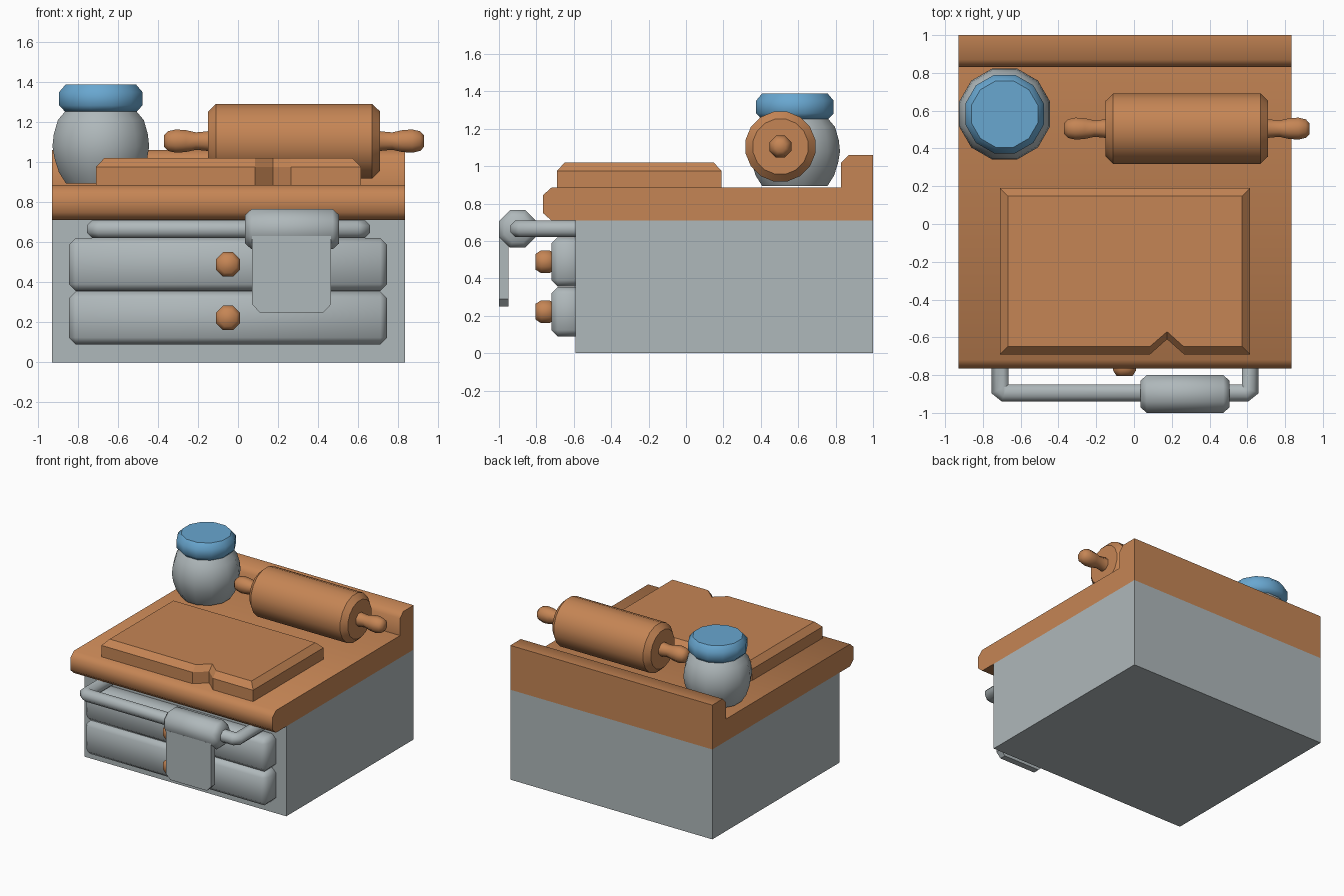
import bpy, bmesh, math
from mathutils import Vector

if "Cube" in bpy.data.objects:
    bpy.data.objects.remove(bpy.data.objects["Cube"])


def material(name, rgb):
    m = bpy.data.materials.new(name)
    m.diffuse_color = (*rgb, 1)
    m.use_nodes = True
    m.node_tree.nodes["Principled BSDF"].inputs["Base Color"].default_value = m.diffuse_color
    return m


WOOD = material("warm wood", (0.56, 0.235, 0.09))
GREY = material("pale grey", (0.43, 0.48, 0.495))
BLUE = material("lid blue", (0.14, 0.385, 0.63))


def finish(name, bm, mat, angle=None):
    bmesh.ops.recalc_face_normals(bm, faces=bm.faces[:])
    me = bpy.data.meshes.new(name)
    bm.to_mesh(me)
    bm.free()
    me.materials.append(mat)
    if angle:
        me.shade_smooth()
        me.set_sharp_from_angle(angle=math.radians(angle))
    ob = bpy.data.objects.new(name, me)
    bpy.context.collection.objects.link(ob)
    return ob


def skin(name, rings, mat, angle=None):
    """Join equal-length rings of points into a capped tube."""
    bm = bmesh.new()
    vs = [[bm.verts.new(p) for p in r] for r in rings]
    n = len(vs[0])
    for a, b in zip(vs, vs[1:]):
        for i in range(n):
            j = (i + 1) % n
            bm.faces.new((a[i], a[j], b[j], b[i]))
    bm.faces.new(vs[0])
    bm.faces.new(vs[-1])
    return finish(name, bm, mat, angle)


def box(name, lo, hi, mat, bevel=0, angle=None):
    bm = bmesh.new()
    bmesh.ops.create_cube(bm, size=1)
    for v in bm.verts:
        v.co = [l + (c + 0.5) * (h - l) for c, l, h in zip(v.co, lo, hi)]
    if bevel:
        bmesh.ops.bevel(bm, geom=bm.edges[:], offset=bevel, segments=1, affect='EDGES')
    return finish(name, bm, mat, angle)


def lathe(name, centre, axis, profile, sides, mat, angle=None, turn=0.0):
    """profile: (distance along axis, radius)"""
    rings = []
    for d, r in profile:
        ring = []
        for i in range(sides):
            t = math.tau * (i + turn) / sides
            a, b = r * math.cos(t), r * math.sin(t)
            off = {'x': (d, a, b), 'y': (a, d, b), 'z': (a, b, d)}[axis]
            ring.append(Vector(centre) + Vector(off))
        rings.append(ring)
    return skin(name, rings, mat, angle)


# Cabinet body
box("cabinet", (-0.93, -0.59, 0), (0.835, 1.0, 0.71), GREY)

# Worktop with chamfered front and raised back edge
side = [(-0.72, 0.71), (1.0, 0.71), (1.0, 1.06), (0.87, 1.06), (0.83, 1.02),
        (0.83, 0.885), (-0.72, 0.885), (-0.765, 0.845), (-0.765, 0.75)]
skin("worktop", [[(x, y, z) for y, z in side] for x in (-0.93, 0.835)], WOOD, 50)

# Drawers and knobs
for i, z in enumerate((0.09, 0.357)):
    box(f"drawer_{i + 1}", (-0.845, -0.72, z), (0.745, -0.54, z + 0.263), GREY, 0.034, 60)
    lathe(f"knob_{i + 1}", (-0.05, 0, z + 0.132), 'y',
          [(-0.70, 0.045), (-0.73, 0.066), (-0.775, 0.066), (-0.805, 0.045)],
          8, WOOD, 60, 0.5)

# Towel rail swept along a bent path
path = [Vector(p) for p in ((-0.71, -0.57), (-0.71, -0.875), (-0.685, -0.895),
                            (0.59, -0.895), (0.615, -0.875), (0.615, -0.57))]
rings = []
for i, p in enumerate(path):
    a = (p - path[max(i - 1, 0)]).normalized()
    b = (path[min(i + 1, len(path) - 1)] - p).normalized()
    t = (a + b).normalized()
    k = 1 / max(t.dot(a if i else b), 0.5)
    n = Vector((-t.y, t.x)) * k
    rings.append([(p.x + n.x * r * math.cos(q), p.y + n.y * r * math.cos(q),
                   0.665 + r * math.sin(q))
                  for r, q in ((0.048, math.tau * (s + 0.5) / 8) for s in range(8))])
skin("towel_rail", rings, GREY, 60)

# Towel: rolled top and hanging flap
lathe("towel_roll", (0, -0.9, 0.665), 'x',
      [(0.035, 0.077), (0.067, 0.108), (0.473, 0.108), (0.505, 0.077)], 8, GREY, 60, 0.5)
flap = [(0.07, 0.63), (0.07, 0.29), (0.108, 0.25), (0.427, 0.25), (0.465, 0.29), (0.465, 0.63)]
skin("towel_flap", [[(x, y, z) for x, z in flap] for y in (-1.0, -0.95)], GREY, 30)

# Cutting board with a notch in the front edge
outer = [(-0.71, -0.69), (0.085, -0.69), (0.175, -0.61), (0.265, -0.69),
         (0.615, -0.69), (0.615, 0.19), (-0.71, 0.19)]
inner = [(-0.668, -0.648), (0.085, -0.648), (0.175, -0.57), (0.262, -0.648),
         (0.572, -0.648), (0.572, 0.148), (-0.668, 0.148)]
skin("cutting_board", [[(x, y, 0.88) for x, y in outer],
                       [(x, y, 0.975) for x, y in outer],
                       [(x, y, 1.02) for x, y in inner]], WOOD)

# Rolling pin: barrel and two handles
pin = (0.28, 0.505, 1.105)
lathe("rolling_pin", pin, 'x',
      [(-0.43, 0.15), (-0.39, 0.19), (0.39, 0.19), (0.43, 0.15)], 16, WOOD, 35, 0.5)
for name, s in (("left_handle", -1), ("right_handle", 1)):
    lathe(name, pin, 'x',
          [(s * d, r) for d, r in ((0.40, 0.058), (0.44, 0.052), (0.49, 0.047), (0.54, 0.059),
                                   (0.59, 0.063), (0.63, 0.053), (0.65, 0.03))],
          8, WOOD, 60, 0.5)

# Storage jar and lid
jar = (-0.685, 0.582, 0)
lathe("jar", jar, 'z',
      [(0.893, 0.18), (0.95, 0.217), (1.02, 0.24), (1.08, 0.25), (1.14, 0.243),
       (1.21, 0.222), (1.27, 0.17)], 12, GREY, 40, 0.5)
lathe("jar_lid", jar, 'z',
      [(1.252, 0.185), (1.283, 0.215), (1.35, 0.215), (1.388, 0.182)], 12, BLUE, 50, 0.5)
